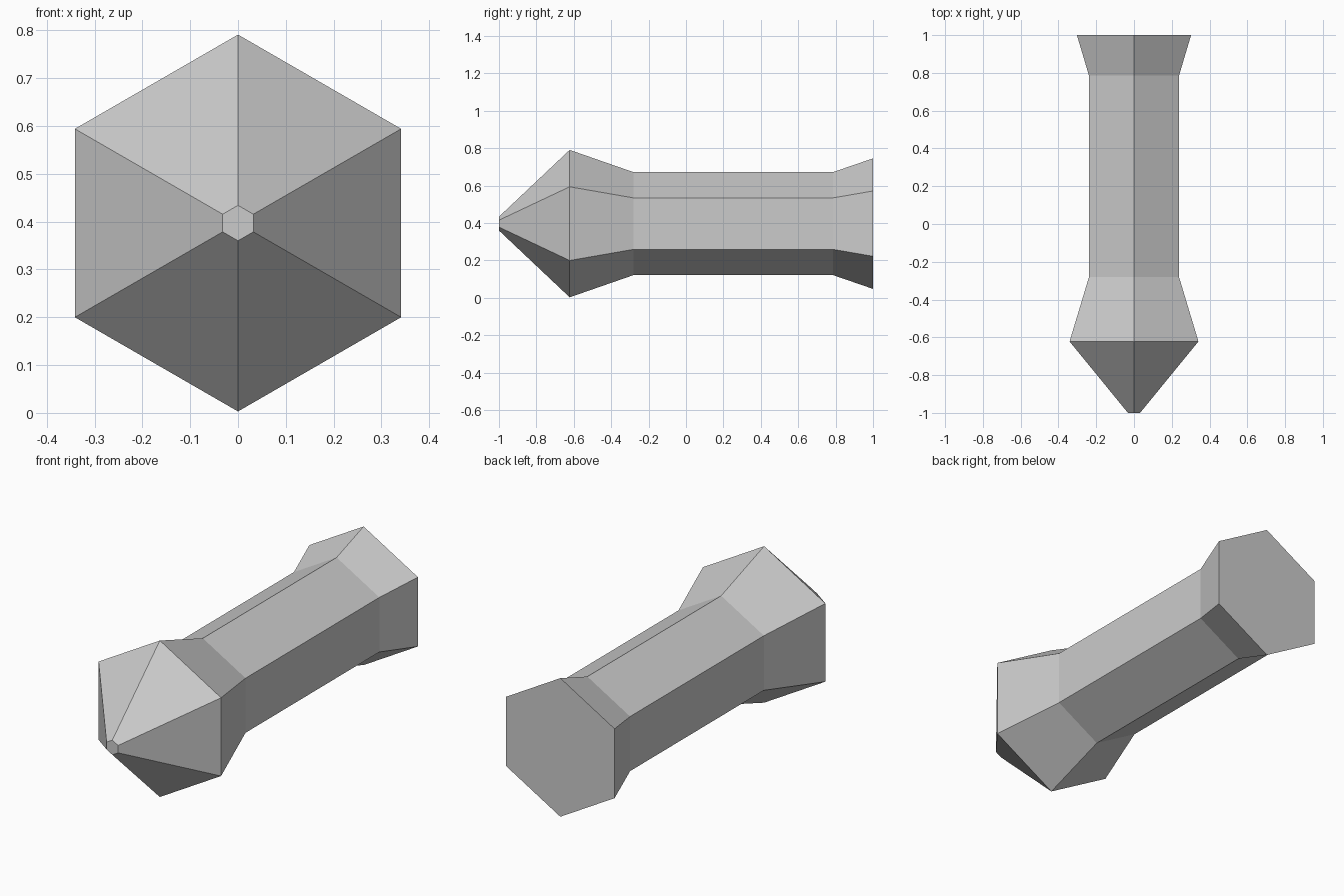
import bpy
import bmesh
from math import cos, sin, pi

cube = bpy.data.objects.get("Cube")
if cube:
    bpy.data.objects.remove(cube, do_unlink=True)

SIDES = 6
AXIS_Z = 0.397

# Plain grey metal
grey = bpy.data.materials.new("grey metal")
grey.use_nodes = True
colour = (0.6, 0.6, 0.6, 1)
grey.diffuse_color = colour
grey.node_tree.nodes["Principled BSDF"].inputs["Base Color"].default_value = colour


def hex_prism(name, profile):
    """Closed six-sided body along y, from (y, radius) stations."""
    bm = bmesh.new()
    rings = []
    for y, r in profile:
        angles = [pi / 2 + 2 * pi * i / SIDES for i in range(SIDES)]
        rings.append([bm.verts.new((r * cos(a), y, AXIS_Z + r * sin(a))) for a in angles])
    for a, b in zip(rings, rings[1:]):
        for i in range(SIDES):
            j = (i + 1) % SIDES
            bm.faces.new((a[i], a[j], b[j], b[i]))
    bm.faces.new(rings[0])
    bm.faces.new(rings[-1])
    bmesh.ops.recalc_face_normals(bm, faces=bm.faces)
    mesh = bpy.data.meshes.new(name)
    bm.to_mesh(mesh)
    bm.free()
    mesh.materials.append(grey)
    obj = bpy.data.objects.new(name, mesh)
    bpy.context.collection.objects.link(obj)
    return obj


# Pointed head, neck, straight shaft and flared tail in one body
hex_prism("pointed_bolt", [
    (-1, 0.037),
    (-0.622, 0.394),
    (-0.28, 0.275),
    (0.785, 0.275),
    (1, 0.349),
])
